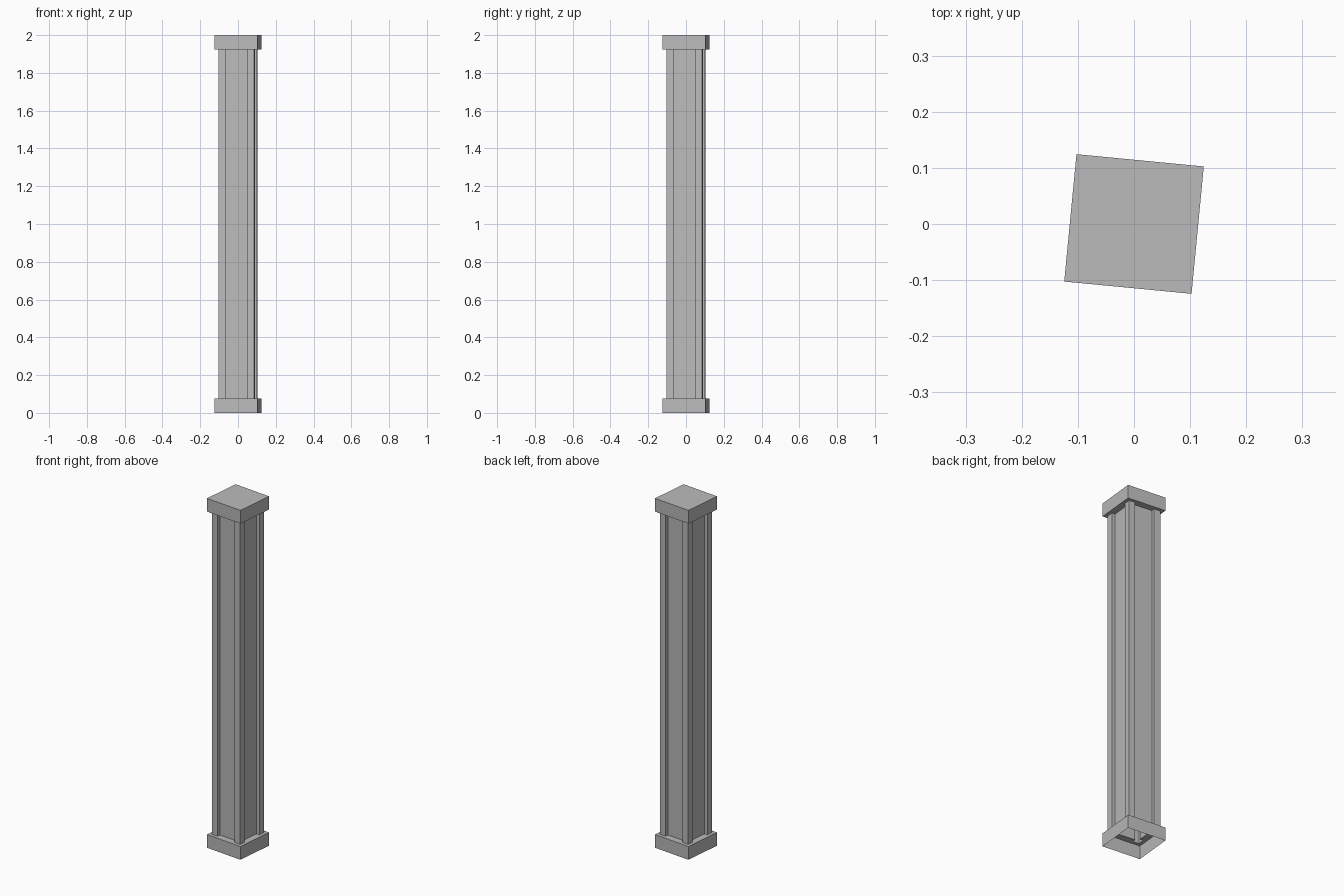
import bpy, bmesh, math
from mathutils import Matrix, Vector

cube = bpy.data.objects.get("Cube")
if cube:
    bpy.data.objects.remove(cube)

HEIGHT, SLAB = 2.0, 0.076          # total height, height of base and cap
OUTER, SHAFT = 0.114, 0.0955       # half widths
INNER, DEPTH = 0.058, 0.02         # half width and depth of the recessed panels
TURN = Matrix.Rotation(math.radians(-5.5), 3, 'Z')

stone = bpy.data.materials.new("plain grey")
stone.use_nodes = True
grey = (0.5, 0.5, 0.5, 1)
stone.diffuse_color = grey
stone.node_tree.nodes["Principled BSDF"].inputs["Base Color"].default_value = grey


def four_sides(points):
    """Repeat one side's outline points around the square."""
    return [TURN @ Matrix.Rotation(i * math.pi / 2, 3, 'Z') @ Vector((x, y, 0))
            for i in range(4) for x, y in points]


square = four_sides([(-OUTER, -OUTER)])
fluted = four_sides([(-SHAFT, -SHAFT), (-INNER, -SHAFT), (-INNER, DEPTH - SHAFT),
                     (INNER, DEPTH - SHAFT), (INNER, -SHAFT)])


def ring(bm, outline, z):
    return [bm.verts.new((p.x, p.y, z)) for p in outline]


def walls(bm, low, high):
    n = len(low)
    for i in range(n):
        j = (i + 1) % n
        bm.faces.new((low[i], low[j], high[j], high[i]))


def ledge(bm, outer, inner, up):
    """Flat rim between the square slab and the fluted shaft."""
    step = len(inner) // 4
    for i in range(4):
        chain = [inner[(i * step + k) % len(inner)] for k in range(step, -1, -1)]
        face = bm.faces.new([outer[i], outer[(i + 1) % 4]] + chain)
        if not up:
            face.normal_flip()


def finish(bm, name):
    mesh = bpy.data.meshes.new(name)
    bm.to_mesh(mesh)
    bm.free()
    mesh.materials.append(stone)
    bpy.context.collection.objects.link(bpy.data.objects.new(name, mesh))


# Base: hollow underneath, open to the shaft
bm = bmesh.new()
top = ring(bm, square, SLAB)
walls(bm, ring(bm, square, 0), top)
ledge(bm, top, ring(bm, fluted, SLAB), True)
finish(bm, "base")

# Shaft: square corner posts with recessed panels
bm = bmesh.new()
walls(bm, ring(bm, fluted, SLAB), ring(bm, fluted, HEIGHT - SLAB))
finish(bm, "shaft")

# Cap: closed on top, rim below
bm = bmesh.new()
low, top = ring(bm, square, HEIGHT - SLAB), ring(bm, square, HEIGHT)
walls(bm, low, top)
ledge(bm, low, ring(bm, fluted, HEIGHT - SLAB), False)
bm.faces.new(top)
finish(bm, "cap")
